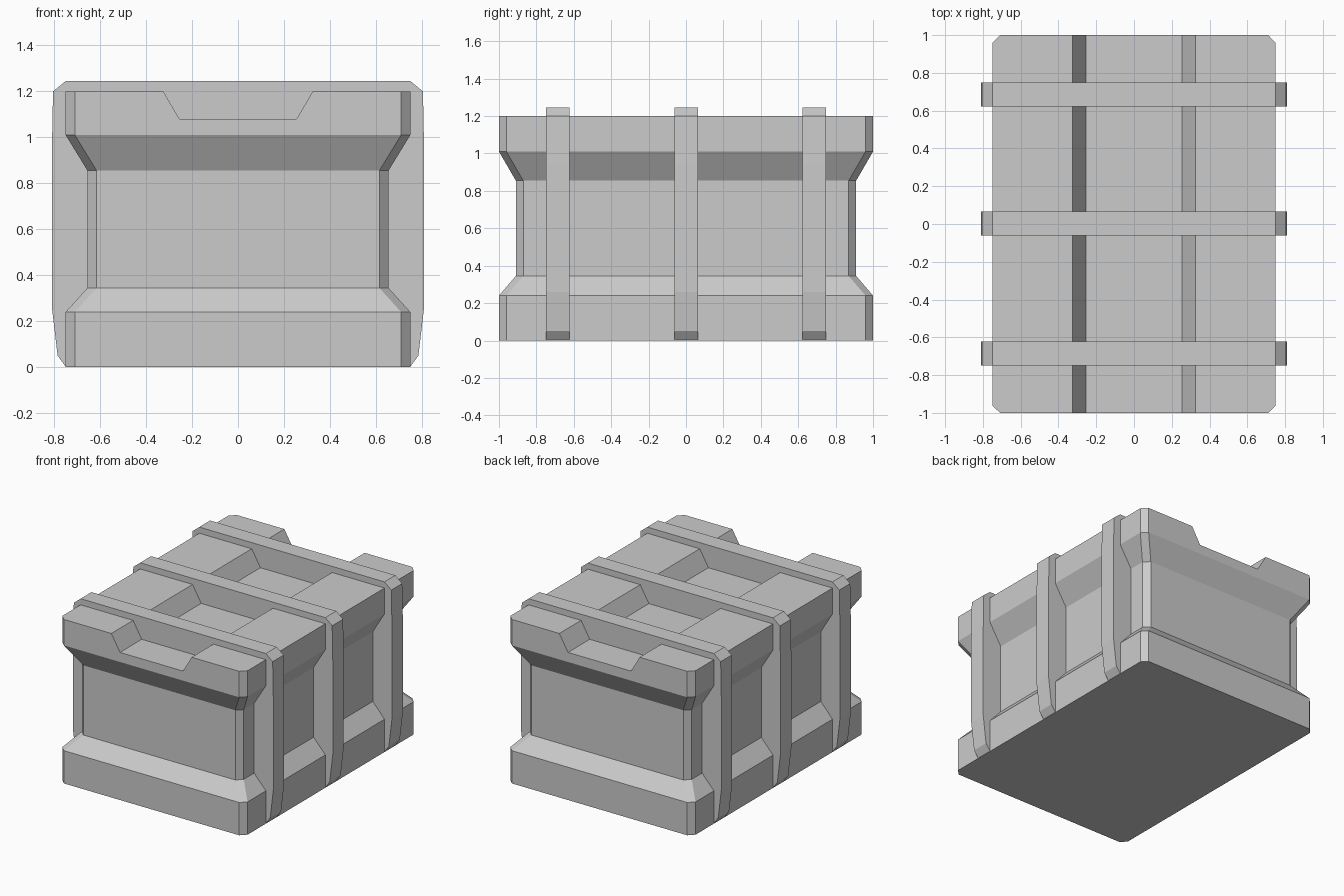
import bpy

if "Cube" in bpy.data.objects:
    bpy.data.objects.remove(bpy.data.objects["Cube"])


def make_object(name, verts, faces):
    mesh = bpy.data.meshes.new(name)
    mesh.from_pydata(verts, [], faces)
    obj = bpy.data.objects.new(name, mesh)
    bpy.context.collection.objects.link(obj)
    return obj


def loft(name, rings):
    """Closed solid through equally sized counter-clockwise rings."""
    n = len(rings[0])
    faces = [tuple(reversed(range(n)))]
    for r in range(len(rings) - 1):
        a, b = r * n, (r + 1) * n
        faces += [(a + i, a + (i + 1) % n, b + (i + 1) % n, b + i) for i in range(n)]
    last = (len(rings) - 1) * n
    faces.append(tuple(range(last, last + n)))
    return make_object(name, [v for ring in rings for v in ring], faces)


def clipped_rectangle(x, y, z, c=0.04):
    return [(px, py, z) for px, py in (
        (x, c - y), (x, y - c), (x - c, y), (c - x, y),
        (-x, y - c), (-x, c - y), (c - x, -y), (x - c, -y))]


def extrude_y(name, profile, y0, y1):
    """Prism along y from an x-z profile (ordered clockwise seen from +y)."""
    return loft(name, [[(x, y, z) for x, z in profile] for y in (y1, y0)])


# Crate body with flared base and lid
body = loft("crate_body", [clipped_rectangle(x, y, z) for x, y, z in (
    (0.75, 1.0, 0.0), (0.75, 1.0, 0.24), (0.655, 0.91, 0.345),
    (0.655, 0.91, 0.855), (0.75, 1.0, 1.01), (0.75, 1.0, 1.2))])

# Channel along the lid
cutter = extrude_y("channel_cutter", [
    (-0.255, 1.08), (0.255, 1.08), (0.3833, 1.3), (-0.3833, 1.3)], -1.2, 1.2)
cutter.hide_render = True
cut = body.modifiers.new("channel", 'BOOLEAN')
cut.operation = 'DIFFERENCE'
cut.solver = 'EXACT'
cut.object = cutter
bpy.context.view_layer.objects.active = body
bpy.ops.object.modifier_apply(modifier=cut.name)
bpy.data.objects.remove(cutter)

# Three solid straps wrapping the crate
half = [(0.75, 0.002), (0.785, 0.05), (0.81, 0.26),
        (0.81, 0.94), (0.805, 1.2), (0.75, 1.245)]
profile = half + [(-x, z) for x, z in reversed(half)]
for i, y in enumerate((-0.686, 0.002, 0.686)):
    extrude_y(f"strap_{i + 1}", profile, y - 0.063, y + 0.063)
